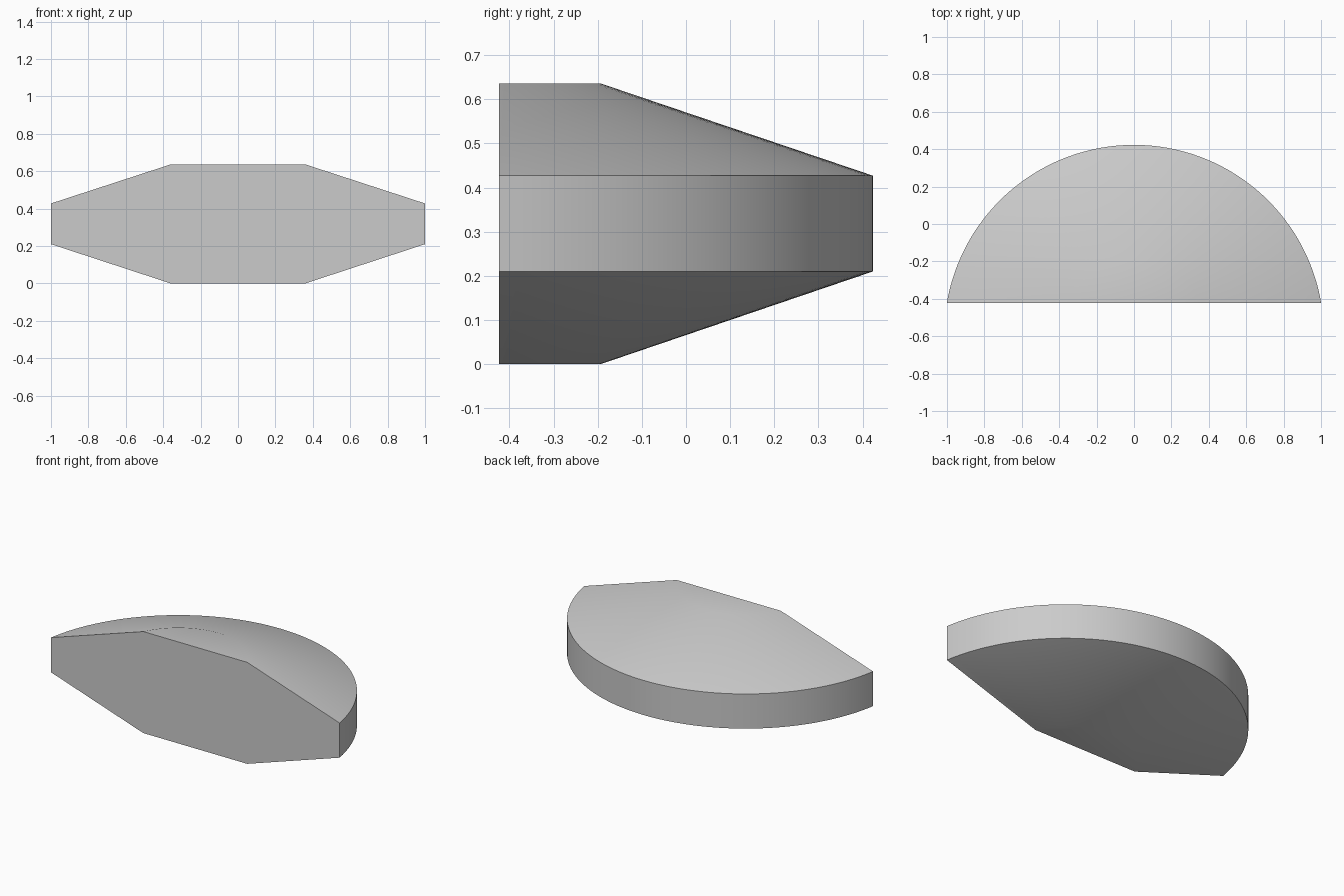
import bpy
import bmesh
import math

cube = bpy.data.objects.get("Cube")
if cube:
    bpy.data.objects.remove(cube, do_unlink=True)

FRONT, BACK = -0.423, 0.423
CENTRE = -0.592
SEGMENTS = 64

grey = bpy.data.materials.new("plain grey")
grey.use_nodes = True
colour = (0.6, 0.6, 0.6, 1)
grey.diffuse_color = colour
grey.node_tree.nodes["Principled BSDF"].inputs["Base Color"].default_value = colour


def arc(bm, radius, z):
    """Arc of vertices whose two ends lie on the flat front plane."""
    start = math.asin((FRONT - CENTRE) / radius)
    sweep = math.pi - 2 * start
    angles = [start + sweep * i / SEGMENTS for i in range(SEGMENTS + 1)]
    return [bm.verts.new((radius * math.cos(a), CENTRE + radius * math.sin(a), z))
            for a in angles]


# Bevelled half-disc: four concentric arcs joined from bottom to top
bm = bmesh.new()
outer = BACK - CENTRE
inner = 0.398
rings = [arc(bm, r, z) for r, z in
         [(inner, 0), (outer, 0.21), (outer, 0.427), (inner, 0.636)]]
for low, high in zip(rings, rings[1:]):
    for i in range(SEGMENTS):
        bm.faces.new((low[i], low[i + 1], high[i + 1], high[i]))

# Flat bottom, top and front
bm.faces.new(rings[0][::-1])
bm.faces.new(rings[-1])
bm.faces.new([r[-1] for r in rings] + [r[0] for r in reversed(rings)])
bmesh.ops.recalc_face_normals(bm, faces=bm.faces)

mesh = bpy.data.meshes.new("bevelled_half_disc")
bm.to_mesh(mesh)
bm.free()
mesh.materials.append(grey)
body = bpy.data.objects.new("bevelled_half_disc", mesh)
bpy.context.collection.objects.link(body)

# Smooth curved sides with crisp rims
bpy.ops.object.select_all(action="DESELECT")
body.select_set(True)
bpy.context.view_layer.objects.active = body
bpy.ops.object.shade_smooth_by_angle(angle=math.radians(30))
